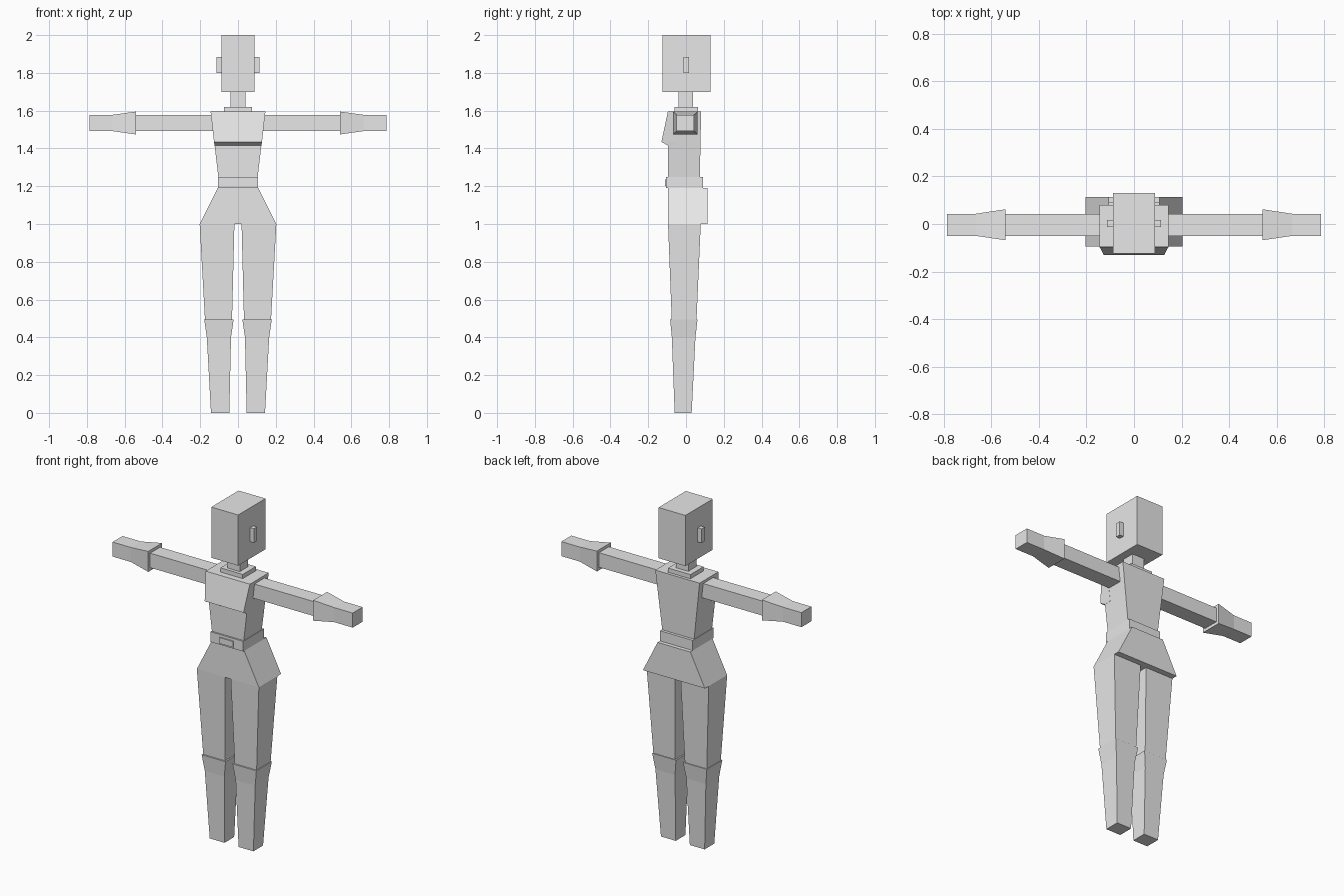
import bpy
import bmesh

if "Cube" in bpy.data.objects:
    bpy.data.objects.remove(bpy.data.objects["Cube"])

grey = bpy.data.materials.new("light grey")
grey.diffuse_color = (0.8, 0.8, 0.8, 1)
grey.use_nodes = True
grey.node_tree.nodes["Principled BSDF"].inputs["Base Color"].default_value = grey.diffuse_color


def finish(name, bm):
    bmesh.ops.recalc_face_normals(bm, faces=bm.faces)
    mesh = bpy.data.meshes.new(name)
    bm.to_mesh(mesh)
    bm.free()
    mesh.materials.append(grey)
    obj = bpy.data.objects.new(name, mesh)
    bpy.context.collection.objects.link(obj)
    return obj


def loft(name, rings):
    """Skin rings of points, closing both ends."""
    bm = bmesh.new()
    loops = [[bm.verts.new(p) for p in ring] for ring in rings]
    n = len(loops[0])
    for a, b in zip(loops, loops[1:]):
        for i in range(n):
            j = (i + 1) % n
            bm.faces.new((a[i], a[j], b[j], b[i]))
    bm.faces.new(loops[0])
    bm.faces.new(loops[-1])
    return finish(name, bm)


def upright(name, sections):
    """Stack of rectangles: (z, x0, x1, y0, y1)."""
    return loft(name, [[(x0, y0, z), (x1, y0, z), (x1, y1, z), (x0, y1, z)]
                       for z, x0, x1, y0, y1 in sections])


def sideways(name, sections):
    """Row of rectangles along x: (x, y0, y1, z0, z1)."""
    return loft(name, [[(x, y0, z0), (x, y1, z0), (x, y1, z1), (x, y0, z1)]
                       for x, y0, y1, z0, z1 in sections])


def box(name, x0, x1, y0, y1, z0, z1):
    return upright(name, [(z0, x0, x1, y0, y1), (z1, x0, x1, y0, y1)])


# Head, ears and neck
box("head", -0.088, 0.088, -0.124, 0.131, 1.70, 2.0)
box("neck", -0.04, 0.04, -0.04, 0.036, 1.61, 1.71)
box("collar", -0.073, 0.073, -0.06, 0.063, 1.59, 1.62)

# Torso tapering to the waist, with a wedge chest in front
upright("torso", [(1.24, -0.103, 0.103, -0.095, 0.073),
                  (1.595, -0.145, 0.145, -0.095, 0.08)])
upright("chest", [(1.415, -0.124, 0.124, -0.095, -0.05),
                  (1.435, -0.127, 0.127, -0.13, -0.05),
                  (1.595, -0.145, 0.145, -0.096, -0.05)])

# Belt, buckle and flared hips
box("belt", -0.107, 0.107, -0.105, 0.09, 1.19, 1.25)
box("buckle", -0.045, 0.045, -0.112, -0.103, 1.20, 1.235)
upright("hips", [(1.0, -0.203, 0.203, -0.095, 0.113),
                 (1.19, -0.107, 0.107, -0.095, 0.113)])


def limb_x(s, sections):
    return [(s * r[0],) + r[1:] for r in sections]


def limb_z(s, sections):
    return [(r[0], s * r[1], s * r[2]) + r[3:] for r in sections]


for s, side in ((-1, "right"), (1, "left")):
    box(side + "_ear", *sorted((s * 0.08, s * 0.114)), -0.013, 0.016, 1.80, 1.883)
    # Arm and flared forearm cuff with hand
    sideways(side + "_arm", limb_x(s, [(0.10, -0.05, 0.043, 1.492, 1.578),
                                       (0.56, -0.05, 0.043, 1.492, 1.578)]))
    sideways(side + "_hand", limb_x(s, [(0.54, -0.068, 0.062, 1.474, 1.595),
                                        (0.665, -0.05, 0.043, 1.492, 1.578),
                                        (0.786, -0.05, 0.043, 1.492, 1.578)]))
    # Thigh and boot
    upright(side + "_thigh", limb_z(s, [(0.48, 0.032, 0.174, -0.075, 0.055),
                                        (1.0, 0.019, 0.203, -0.095, 0.078)]))
    upright(side + "_boot", limb_z(s, [(0.0, 0.046, 0.143, -0.06, 0.03),
                                       (0.40, 0.037, 0.165, -0.075, 0.05),
                                       (0.495, 0.023, 0.179, -0.084, 0.061)]))
